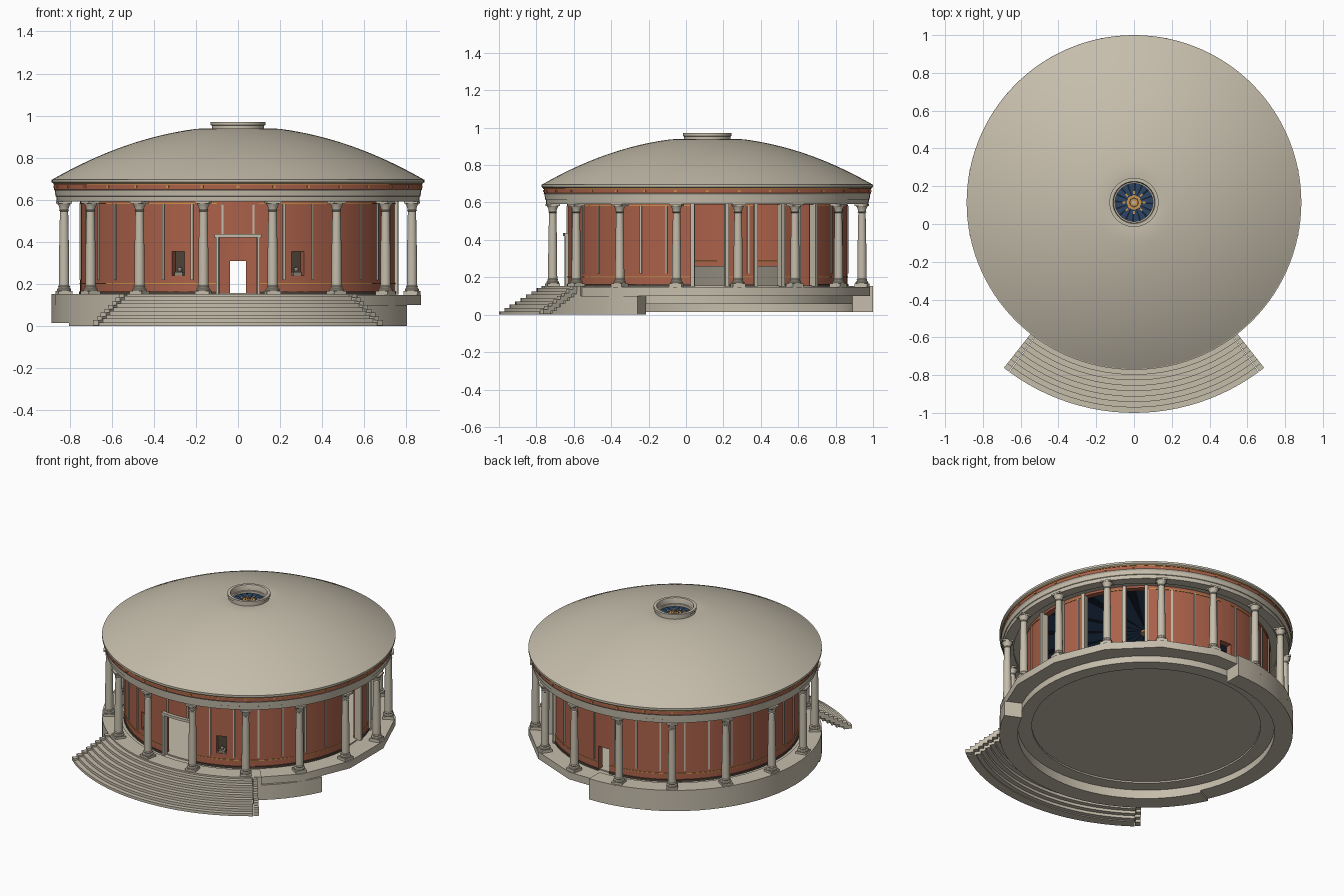
import bpy, bmesh
from math import sin, cos, radians
from mathutils import Matrix

old = bpy.data.objects.get("Cube")
if old:
    bpy.data.objects.remove(old, do_unlink=True)

CY = 0.114      # centre of the rotunda
FRONT = 270     # compass angle of the entrance


def material(name, rgb):
    m = bpy.data.materials.new(name)
    m.use_nodes = True
    m.diffuse_color = (*rgb, 1)
    m.node_tree.nodes["Principled BSDF"].inputs["Base Color"].default_value = (*rgb, 1)
    return m


STONE = material("limestone", (0.56, 0.51, 0.41))
RED = material("terracotta_red", (0.41, 0.12, 0.068))
NAVY = material("navy_cloth", (0.025, 0.06, 0.13))
DARK_NAVY = material("dark_navy_cloth", (0.008, 0.015, 0.03))
GOLD = material("gold", (0.6, 0.3, 0.07))
GREY = material("grey_stone", (0.27, 0.25, 0.2))
DARK = material("dark_brown", (0.08, 0.055, 0.04))


def polar(r, a, z):
    return (r * cos(radians(a)), r * sin(radians(a)), z)


def revolve(bm, profile, a0=0, a1=360, step=5):
    """Sweep a closed (radius, height) profile from angle a0 to a1."""
    full = a1 - a0 >= 360
    n = max(1, round((a1 - a0) / step))
    rows = [[bm.verts.new(polar(r, a0 + (a1 - a0) * i / n, z)) for r, z in profile]
            for i in range(n if full else n + 1)]
    for i in range(n):
        a, b = rows[i], rows[(i + 1) % len(rows)]
        for j in range(len(profile)):
            k = (j + 1) % len(profile)
            bm.faces.new((a[j], b[j], b[k], a[k]))
    if not full:
        bm.faces.new(rows[0])
        bm.faces.new(rows[-1])


def rect(r0, r1, z0, z1):
    return [(r0, z0), (r1, z0), (r1, z1), (r0, z1)]


def box(bm, centre, size):
    m = Matrix.Translation(centre) @ Matrix.Diagonal((*size, 1))
    bmesh.ops.create_cube(bm, size=1, matrix=m)


def finish(name, bm, *mats):
    bmesh.ops.remove_doubles(bm, verts=bm.verts, dist=1e-5)
    bmesh.ops.recalc_face_normals(bm, faces=bm.faces)
    me = bpy.data.meshes.new(name)
    bm.to_mesh(me)
    bm.free()
    for m in mats:
        me.materials.append(m)
    me.shade_smooth()
    me.set_sharp_from_angle(angle=radians(30))
    ob = bpy.data.objects.new(name, me)
    ob.location = (0, CY, 0)
    bpy.context.collection.objects.link(ob)
    return ob


def rings(name, mat, profile, spans=((0, 360),), step=5):
    bm = bmesh.new()
    for a0, a1 in spans:
        revolve(bm, profile, a0, a1, step)
    return finish(name, bm, mat)


def gores(name, profile, count, wide):
    """Radial cloth panels: wide blue ones with narrow dark ones between."""
    bm = bmesh.new()
    pitch = 360 / count
    for k in range(count):
        for a0, a1, mi in ((0, wide, 0), (wide, 1, 1)):
            before = set(bm.faces)
            revolve(bm, profile, (k + a0) * pitch, (k + a1) * pitch, 8)
            for f in set(bm.faces) - before:
                f.material_index = mi
    return finish(name, bm, NAVY, DARK_NAVY)


# Foundation: raised drum and a hollow outer ring left open on one side
rings("foundation_drum", STONE, rect(0.69, 0.775, 0.058, 0.1))
rings("underside_floor", STONE, rect(0.001, 0.69, 0.068, 0.1))
rings("outer_ring", STONE, rect(0.775, 0.886, 0.015, 0.153), [(89, 205)])
rings("front_outer_ring", STONE, rect(0.775, 0.886, 0.0, 0.1), [(205, 335)])
rings("front_upper_ring", STONE, rect(0.775, 0.886, 0.1, 0.153), [(205, 310)])
rings("stylobate", STONE, rect(0.001, 0.887, 0.1, 0.148), [(11.25, 371.25)], 22.5)
rings("inner_floor", STONE, rect(0.001, 0.74, 0.148, 0.156))

# Curved entrance stair with stepped cheeks
stair, cheeks = bmesh.new(), bmesh.new()
for i in range(8):
    r, top = 1.114 - 0.0288 * i, 0.0178 * (i + 1)
    low = max(0, top - 0.03)
    revolve(stair, rect(r - 0.058, r, low, top), FRONT - 36.3, FRONT + 36.3, 3)
    for a in (FRONT - 38.2, FRONT + 36.5):
        revolve(cheeks, rect(r - 0.05, r, top - 0.015, top + 0.01), a, a + 1.7, 2)
finish("entrance_stair", stair, STONE)
finish("stair_cheeks", cheeks, STONE)

# Round wall as a grid of cells, with doors, windows and side bays left out
R_IN, R_OUT = 0.71, 0.75
BAYS = [(-6, 8), (20, 32), (40, 50)]
WINDOWS = [FRONT - 22.3, FRONT + 22.3]
OPENINGS = [(a + 360 * (a < 0), b + 360 * (a < 0), 0.15, 0.59) for a, b in BAYS]
OPENINGS += [(FRONT - 7.6, FRONT + 7.6, 0.15, 0.42), (86.9, 93.1, 0.15, 0.31)]
OPENINGS += [(a - 2.4, a + 2.4, 0.24, 0.355) for a in WINDOWS]


def opening_at(a, z):
    for o in OPENINGS:
        if (o[0] < a < o[1] or o[0] < a + 360 < o[1]) and o[2] < z < o[3]:
            return o


angles = sorted({float(a) for a in range(0, 360, 4)} | {x % 360 for o in OPENINGS for x in o[:2]})
levels = sorted({0.15, 0.605} | {z for o in OPENINGS for z in o[2:]})
angles.append(360.0)
NA, NZ = len(angles) - 1, len(levels) - 1


def solid(i, j):
    if not 0 <= j < NZ:
        return False
    i %= NA
    return not opening_at((angles[i] + angles[i + 1]) / 2, (levels[j] + levels[j + 1]) / 2)


wall = bmesh.new()


def quad(*corners):
    wall.faces.new([wall.verts.new(polar(*c)) for c in corners])


for i in range(NA):
    for j in range(NZ):
        if not solid(i, j):
            continue
        a, b, z0, z1 = angles[i], angles[i + 1], levels[j], levels[j + 1]
        for r in (R_IN, R_OUT):
            quad((r, a, z0), (r, b, z0), (r, b, z1), (r, a, z1))
        for di, s in ((-1, a), (1, b)):
            if not solid(i + di, j):
                quad((R_IN, s, z0), (R_OUT, s, z0), (R_OUT, s, z1), (R_IN, s, z1))
        for dj, z in ((-1, z0), (1, z1)):
            if not solid(i, j + dj):
                quad((R_IN, a, z), (R_OUT, a, z), (R_OUT, b, z), (R_IN, b, z))
finish("round_wall", wall, RED)

# Wall trim between the openings
SPANS = [(8, 20), (32, 40), (50, 86.9), (93.1, 262.4), (277.6, 354)]
rings("wall_base", DARK, rect(0.745, 0.757, 0.15, 0.163), SPANS)
rings("lower_gold_line", GOLD, rect(0.748, 0.754, 0.199, 0.204), SPANS)
rings("upper_gold_line", GOLD, rect(0.748, 0.754, 0.58, 0.586), SPANS)
strips = bmesh.new()
for k in range(32):
    a = 5.625 + 11.25 * k
    o = opening_at(a, 0.25)
    if not (o and o[3] > 0.5):
        revolve(strips, rect(0.745, 0.757, o[3] + 0.015 if o else 0.22, 0.58), a - 0.4, a + 0.4, 1)
finish("wall_strips", strips, STONE)

# Side bay jambs, door frame and window niches
jambs = bmesh.new()
for pair in BAYS:
    for a in pair:
        revolve(jambs, rect(0.72, 0.765, 0.15, 0.6), a - 0.8, a + 0.8, 2)
finish("bay_jambs", jambs, STONE)
frame = bmesh.new()
for a in (FRONT - 7.9, FRONT + 6.9):
    revolve(frame, rect(0.735, 0.768, 0.15, 0.42), a, a + 1, 1)
revolve(frame, rect(0.735, 0.772, 0.42, 0.437), FRONT - 8.4, FRONT + 8.4, 2)
finish("front_door_frame", frame, STONE)
rings("window_niches", DARK, rect(0.695, 0.705, 0.23, 0.365), [(a - 3, a + 3) for a in WINDOWS])
busts = bmesh.new()
for a in WINDOWS:
    revolve(busts, rect(0.705, 0.745, 0.24, 0.256), a - 1.5, a + 1.5, 1)
    bmesh.ops.create_uvsphere(busts, u_segments=10, v_segments=6, radius=0.012,
                              matrix=Matrix.Translation(polar(0.728, a, 0.268)))
finish("niche_busts", busts, GREY)

# Bench along the inside wall
rings("inner_bench", GREY, rect(0.6, 0.7, 0.156, 0.26), [(138, 218)])
rings("bench_gold_rail", GOLD, rect(0.7, 0.712, 0.282, 0.29), [(138, 172), (176, 218)])

# Sixteen columns sharing one mesh
col = bmesh.new()
R_COL = 0.843
box(col, (0, 0, 0.157), (0.068, 0.068, 0.018))
box(col, (0, 0, 0.587), (0.066, 0.066, 0.01))
shaft = [(0.033, 0.165), (0.035, 0.171), (0.033, 0.177), (0.027, 0.181), (0.029, 0.188),
         (0.025, 0.193), (0.024, 0.35), (0.02, 0.545), (0.024, 0.548), (0.021, 0.553),
         (0.024, 0.567), (0.033, 0.583)]
revolve(col, [(0.0005, 0.165)] + shaft + [(0.0005, 0.583)], step=22.5)
bmesh.ops.translate(col, verts=col.verts, vec=(R_COL, 0, 0))
first = finish("column", col, STONE)
for k in range(16):
    c = first if k == 0 else first.copy()
    c.rotation_euler.z = radians(11.25 + 22.5 * k)
    if k:
        bpy.context.collection.objects.link(c)

# Entablature: architrave, painted frieze, cornice
rings("architrave", STONE, [(0.8, 0.591), (0.862, 0.591), (0.864, 0.615), (0.868, 0.617),
                            (0.87, 0.642), (0.876, 0.65), (0.8, 0.65)])
rings("portico_ceiling", STONE, rect(0.7, 0.81, 0.604, 0.62))
rings("frieze", RED, rect(0.8, 0.874, 0.65, 0.674))
rings("frieze_gold_line", GOLD, rect(0.85, 0.878, 0.672, 0.677))
rings("cornice", STONE, [(0.83, 0.677), (0.878, 0.677), (0.886, 0.684), (0.886, 0.697),
                         (0.83, 0.697)], step=3)
studs = bmesh.new()
for k in range(32):
    revolve(studs, rect(0.87, 0.878, 0.657, 0.667), 11.25 * k - 0.4, 11.25 * k + 0.4, 1)
finish("frieze_studs", studs, GOLD)


# Dome shell, dipping slightly to a raised ring round the central opening
def dome_z(r):
    return 0.95 - 0.255 * (r / 0.885) ** 2 - 0.012 * max(0, 1 - (r - 0.1) / 0.11) ** 2


radii = [0.883 - 0.783 * i / 30 for i in range(31)]
outer = [(r, dome_z(r)) for r in radii]
inner = [(r * 0.985 + 0.0015, dome_z(r) - 0.02) for r in reversed(radii)]
rings("dome", STONE, outer + inner, step=3)
rings("oculus_ring", STONE, [(0.108, 0.91), (0.124, 0.91), (0.124, 0.953), (0.13, 0.955),
                             (0.13, 0.971), (0.112, 0.971), (0.108, 0.962)])

# Tented cloth ceiling and the small canopy with its gold rosette under the opening
gores("cloth_ceiling", [(0.02, 0.715), (0.72, 0.6), (0.72, 0.604), (0.02, 0.721)], 16, 0.75)
gores("oculus_canopy", rect(0.001, 0.112, 0.914, 0.92), 16, 0.72)
rings("ceiling_boss", GOLD, rect(0.001, 0.035, 0.7, 0.725), step=45)
rings("rosette", GOLD, rect(0.001, 0.04, 0.912, 0.924), step=45)
rings("rosette_band", DARK, rect(0.02, 0.027, 0.912, 0.926), step=45)
rings("rosette_heart", STONE, rect(0.001, 0.009, 0.912, 0.928), step=45)
petals = bmesh.new()
for k in range(8):
    revolve(petals, rect(0.046, 0.062, 0.912, 0.923), 45 * k - 5, 45 * k + 5, 10)
finish("rosette_petals", petals, GOLD)
